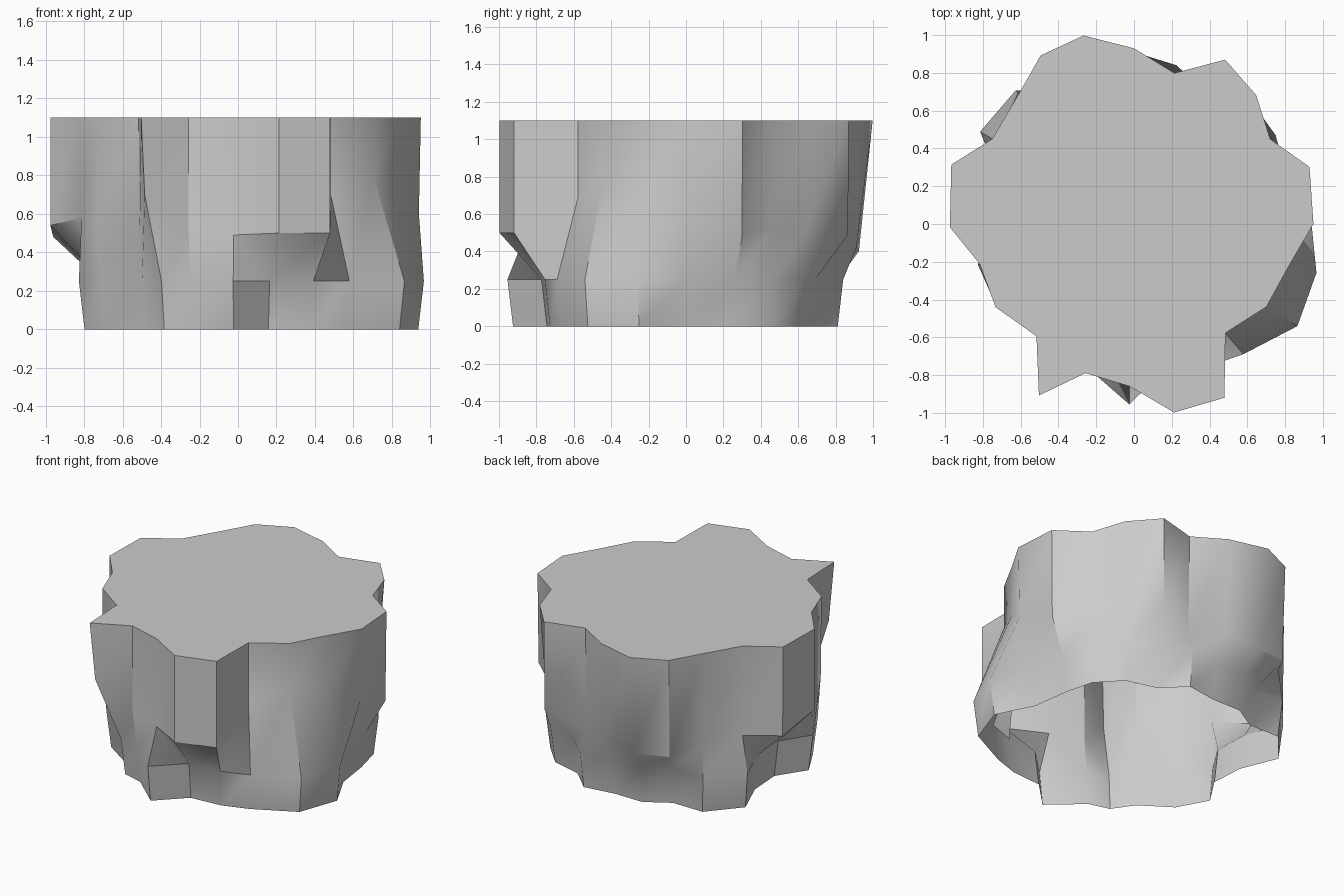
import bpy, bmesh
from math import radians, cos, sin

TOP, LEDGE = 1.10, 0.25

# Rock columns: angle, top radius, shoulder radius, shoulder height, foot radius
columns = [
    (0, .95, .94, .60, .84), (18, .977, .97, .48, .845),
    (32, .85, .85, .53, .885), (46.5, .94, .90, .53, .87),
    (61, .995, .99, .49, .79), (75, .827, .81, .38, .87),
    (90, .93, .91, .42, .81), (105, 1.033, .957, .40, .84),
    (119, 1.02, 1.0, .42, .81), (131.5, .92, .92, .49, .945),
    (149, .875, .875, .48, .95), (162, 1.017, 1.01, .48, .75),
    (181, .975, .975, .54, .70), (194.5, .844, .84, .58, .854),
    (211, .855, .85, .55, .83), (229, .787, .78, .50, .76),
    (241, 1.038, 1.0, .70, .82), (252, .83, .83, .50, .80),
    (268.5, .86, .86, .49, .955), (282, 1.02, 1.02, .50, .79),
    (297.5, 1.037, 1.037, .50, .85), (310, .753, .753, .69, .90),
    (328, .827, .827, .80, 1.02), (345, .85, .85, .75, 1.0),
]

bm = bmesh.new()
rings = [[], [], [], []]
for ang, r_top, r_mid, z_mid, r_foot in columns:
    a = radians(ang)
    levels = [(r_foot - .03, 0), (r_foot, LEDGE), (r_mid, z_mid), (r_top, TOP)]
    for ring, (r, z) in zip(rings, levels):
        ring.append(bm.verts.new((r * cos(a), r * sin(a), z)))

# Side walls between neighbouring rings; the underside stays open
n = len(columns)
for lo, hi in zip(rings, rings[1:]):
    for i in range(n):
        j = (i + 1) % n
        bm.faces.new((lo[i], lo[j], hi[j], hi[i]))

# Flat top
bm.faces.new(rings[-1])

mesh = bpy.data.meshes.new("rock_base")
bm.to_mesh(mesh)
bm.free()
rock = bpy.data.objects.new("rock_base", mesh)
bpy.context.collection.objects.link(rock)
bpy.context.view_layer.objects.active = rock
rock.select_set(True)
bpy.ops.object.shade_smooth_by_angle(angle=radians(35))
